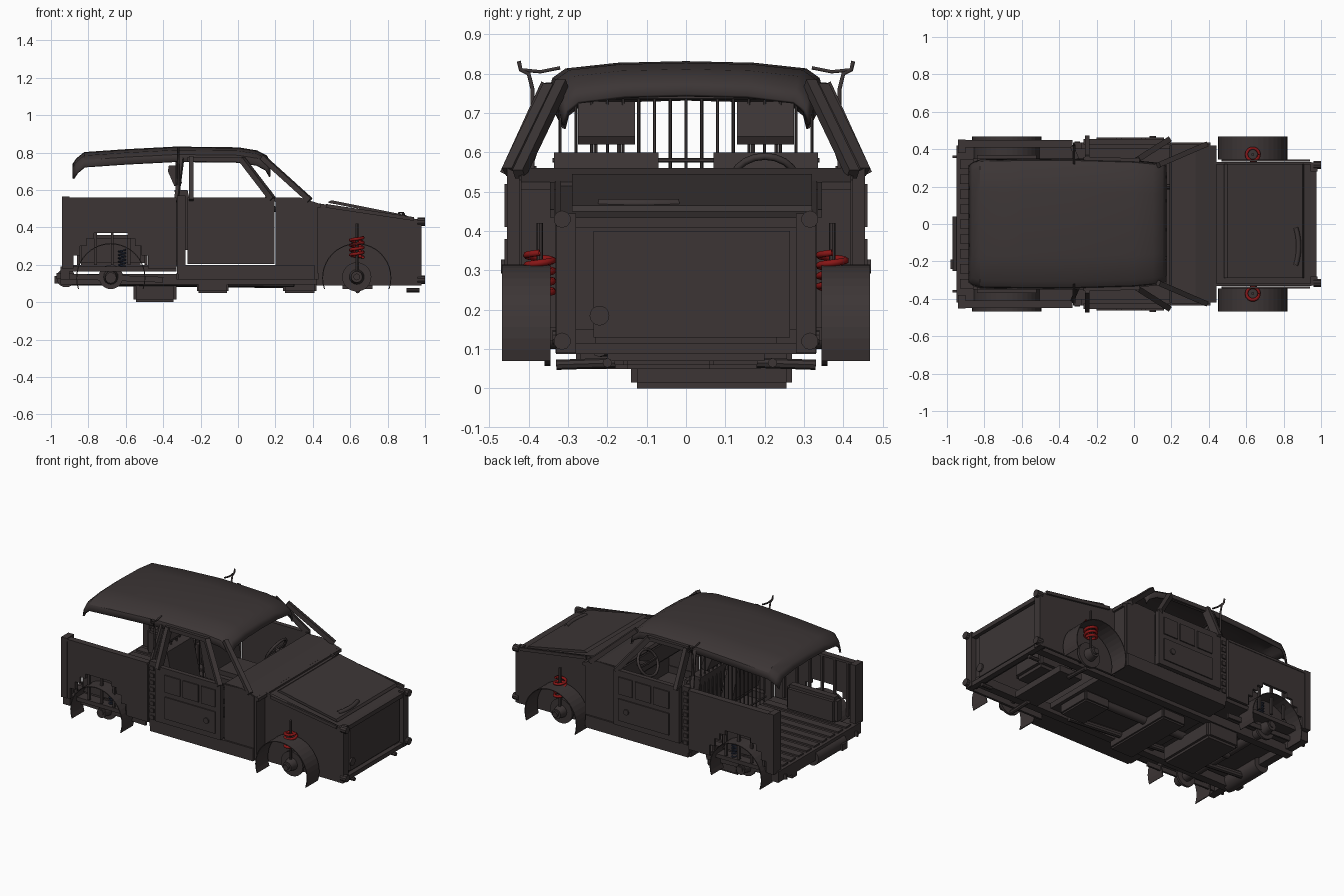
import bpy, bmesh, math
from mathutils import Vector, Matrix

if "Cube" in bpy.data.objects:
    bpy.data.objects.remove(bpy.data.objects["Cube"])


def mat(name, col):
    m = bpy.data.materials.new(name)
    m.diffuse_color = (*col, 1)
    m.use_nodes = True
    m.node_tree.nodes["Principled BSDF"].inputs["Base Color"].default_value = m.diffuse_color
    return m


BODY = mat("dark_brown", (0.045, 0.036, 0.036))
RED = mat("spring_red", (0.25, 0.008, 0.008))
BLUE = mat("spring_blue", (0.03, 0.04, 0.075))


def finish(name, bm, m=BODY, smooth=False):
    bmesh.ops.recalc_face_normals(bm, faces=bm.faces)
    me = bpy.data.meshes.new(name)
    bm.to_mesh(me)
    bm.free()
    me.materials.append(m)
    ob = bpy.data.objects.new(name, me)
    bpy.context.collection.objects.link(ob)
    if smooth:
        bpy.ops.object.select_all(action='DESELECT')
        ob.select_set(True)
        bpy.context.view_layer.objects.active = ob
        bpy.ops.object.shade_smooth_by_angle(angle=math.radians(35))
    return ob


def box(name, x0, x1, y0, y1, z0, z1, bevel=0):
    bm = bmesh.new()
    bmesh.ops.create_cube(bm, size=1)
    for v in bm.verts:
        v.co = Vector(((x0 + x1) / 2 + v.co.x * (x1 - x0), (y0 + y1) / 2 + v.co.y * (y1 - y0),
                       (z0 + z1) / 2 + v.co.z * (z1 - z0)))
    if bevel:
        bmesh.ops.bevel(bm, geom=bm.edges[:], offset=bevel, segments=2, affect='EDGES')
    return finish(name, bm, smooth=bevel > 0)


def prism(name, pts, y0, y1):
    """Side profile in x, z extruded along y."""
    bm = bmesh.new()
    a = [bm.verts.new((x, y0, z)) for x, z in pts]
    b = [bm.verts.new((x, y1, z)) for x, z in pts]
    bm.faces.new(a)
    bm.faces.new(b[::-1])
    for i in range(len(pts)):
        j = (i + 1) % len(pts)
        bm.faces.new((a[i], a[j], b[j], b[i]))
    return finish(name, bm)


def rod(name, p, q, w, h=None, sides=0):
    """Square beam, or round bar when sides is given, from p to q."""
    p, q = Vector(p), Vector(q)
    d = q - p
    bm = bmesh.new()
    if sides:
        bmesh.ops.create_cone(bm, cap_ends=True, segments=sides, radius1=w, radius2=h or w, depth=d.length)
    else:
        bmesh.ops.create_cube(bm, size=1)
        bmesh.ops.scale(bm, vec=(w, h or w, d.length), verts=bm.verts)
    bm.transform(Matrix.Translation((p + q) / 2) @ d.to_track_quat('Z', 'Y').to_matrix().to_4x4())
    return finish(name, bm, smooth=sides > 6)


def tube(name, pts, r, m=BODY, cyclic=False):
    cu = bpy.data.curves.new(name, 'CURVE')
    cu.dimensions = '3D'
    cu.bevel_depth, cu.bevel_resolution = r, 1
    sp = cu.splines.new('POLY')
    sp.points.add(len(pts) - 1)
    for s, c in zip(sp.points, pts):
        s.co = (*c, 1)
    sp.use_cyclic_u = cyclic
    cu.materials.append(m)
    ob = bpy.data.objects.new(name, cu)
    bpy.context.collection.objects.link(ob)


def coil(name, x, y, z0, z1, r, wire, turns, m):
    n = turns * 14
    tube(name, [(x + r * math.cos(i * math.tau / 14), y + r * math.sin(i * math.tau / 14),
                 z0 + (z1 - z0) * i / n) for i in range(n + 1)], wire, m)


# Roof shell with long rear overhang
bm = bmesh.new()
stations = [(-.88, .735, .31), (-.86, .765, .325), (-.82, .797, .34), (-.6, .812, .345), (-.33, .826, .345),
            (0, .822, .335), (.1, .806, .325), (.15, .78, .318), (.17, .745, .31)]
half = [(1, -.075), (.97, -.04), (.88, -.018), (.5, -.004)]
sect = [(-f, d) for f, d in half] + [(0, 0)] + [(f, d) for f, d in half[::-1]]
rows = [[bm.verts.new((x, f * w, z + d)) for f, d in sect] for x, z, w in stations]
for r0, r1 in zip(rows, rows[1:]):
    for i in range(len(sect) - 1):
        bm.faces.new((r0[i], r1[i], r1[i + 1], r0[i + 1]))
roof = finish("roof", bm, smooth=True)
sol = roof.modifiers.new("thickness", 'SOLIDIFY')
sol.thickness, sol.offset = 0.012, 0

# Floors, bed slats and chassis
box("cab_floor", -.33, .43, -.42, .42, .12, .155)
box("bed_floor", -.93, -.33, -.42, .42, .165, .19)
for i in range(9):
    box("bed_slat", -.93, -.34, -.345 + i * .08, -.295 + i * .08, .19, .2)
for z in (.1, .42):
    box("front_crossbar", .94, .975, -.33, .33, z - .012, z + .015)
box("rear_crossbar", -.95, -.9, -.42, .42, .12, .19)
box("fuel_tank", -.56, -.33, -.14, .27, 0, .11, .015)
box("gearbox_plate", -.22, -.05, -.28, .2, .05, .12, .01)
box("engine_sump", .24, .42, -.16, .07, .05, .12, .01)
rod("driveshaft", (-.68, .03, .11), (.3, .03, .1), .025, sides=12)
rod("exhaust_pipe", (-.9, -.1, .11), (.3, -.22, .1), .02, sides=10)
rod("muffler", (-.92, -.25, .13), (-.92, .04, .13), .05, sides=20)
rod("rear_axle", (-.68, -.42, .13), (-.68, .42, .13), .03, sides=12)
rod("front_axle", (.64, -.34, .13), (.64, .34, .13), .018, sides=10)
box("front_subframe", .56, .72, -.2, .2, .07, .11)
box("tow_hitch", -.98, -.9, -.24, -.19, .1, .14)

# Firewall, cowl, dashboard and hood
box("firewall", .405, .425, -.42, .42, .12, .53)
prism("cowl", [(.19, .545), (.2, .56), (.33, .56), (.44, .525), (.44, .505), (.21, .525)], -.42, .42)
box("dashboard", .2, .3, -.41, .41, .4, .545, .02)
prism("hood", [(.48, .535), (.5, .545), (.9, .465), (.91, .45), (.9, .45), (.49, .53)], -.29, .32)
prism("bay_cover", [(.44, .515), (.95, .435), (.95, .42), (.44, .495)], -.33, .33)
box("engine_block", .5, .8, -.12, .12, .12, .4, .02)
# crescent scoop on the hood front
tube("hood_scoop", [(.88 - 1.6 * (y + .12) ** 2, y, .469) for y in [-.22 + i * .025 for i in range(9)]], .014)

# Front end with radiator panel
box("front_panel", .92, .945, -.31, .31, .1, .43)
box("radiator", .945, .962, -.235, .265, .13, .4)
rod("round_badge_blank", (.96, -.22, .185), (.972, -.22, .185), .025, sides=20)
for y in (-.2, .22):
    rod("lower_bumper_bar", (.97, y, .065), (.9, y, .065), .012, sides=8)

# Cab rear guard bars
for i in range(17):
    y = -.32 + i * .04
    rod("guard_bar", (-.33, y, .19), (-.33, y, .75), .004, sides=6)
for z in (.22, .58, .74):
    rod("guard_rail", (-.33, -.34, z), (-.33, .34, z), .006, sides=6)

# Steering wheel
tube("steering_wheel", [(.13 + .04 * math.sin(a), .2 + .085 * math.cos(a), .52 + .07 * math.sin(a))
                        for a in [k * math.tau / 20 for k in range(20)]], .009, cyclic=True)
rod("steering_column", (.13, .2, .52), (.28, .2, .47), .015, sides=8)
rod("steering_spoke", (.13, .12, .52), (.13, .28, .52), .012)

CX = (.635, -.68)
for s in (1, -1):
    def sbox(name, x0, x1, y0, y1, z0, z1, b=0):
        return box(name, x0, x1, min(s * y0, s * y1), max(s * y0, s * y1), z0, z1, b)

    # Seats
    sbox("seat_cushion", -.26, .08, .07, .33, .22, .34, .03)
    prism("seat_back", [(-.28, .28), (-.2, .28), (-.27, .6), (-.34, .6)], s * .07, s * .335)
    prism("headrest", [(-.34, .62), (-.31, .62), (-.3, .64), (-.33, .73), (-.37, .73), (-.375, .7)], s * .13, s * .275)
    for y in (.17, .23):
        rod("headrest_post", (-.31, s * y, .58), (-.33, s * y, .65), .006, sides=6)

    # Doors, sills and pillars
    sbox("door", -.27, .195, .425, .455, .205, .56)
    for x0, x1, z0, z1 in ((-.2, -.09, .41, .52), (-.07, .04, .41, .52), (.06, .16, .41, .52), (-.2, .16, .24, .38)):
        sbox("door_panel", x0, x1, .455, .462, z0, z1)
    rod("door_knob", (.1, s * .455, .31), (.1, s * .47, .31), .018, sides=12)
    prism("cowl_side", [(.2, .2), (.2, .555), (.33, .56), (.41, .53), (.41, .15), (.3, .15)], s * .405, s * .425)
    sbox("sill", -.32, .41, .4, .435, .12, .2)
    sbox("rear_pillar_strip", -.325, -.28, .4, .435, .15, .57)
    for k in range(8):
        sbox("pillar_notch", -.318, -.29, .435, .442, .2 + k * .045, .225 + k * .045)
    rod("door_rear_frame", (-.25, s * .45, .54), (-.25, s * .345, .77), .025, .05)
    rod("door_top_frame", (-.27, s * .345, .765), (.03, s * .34, .76), .025)
    rod("door_front_frame", (.02, s * .345, .765), (.185, s * .45, .55), .03, .03)
    rod("windshield_pillar", (.13, s * .315, .775), (.385, s * .425, .545), .028, .028)
    rod("rear_cab_pillar", (-.33, s * .41, .54), (-.3, s * .34, .77), .02)

    # Side poles by the roof
    tube("side_pole", [(-.32, s * .39, .56), (-.32, s * .39, .76), (-.32, s * .4, .8), (-.32, s * .42, .81),
                       (-.32, s * .425, .832)], .006)
    tube("pole_bracket", [(-.32, s * .32, .815), (-.32, s * .37, .805), (-.32, s * .42, .81)], .005)

    # Bed side with stepped wheel opening
    steps = [(.2, .18), (.2, .25), (.165, .25), (.165, .3), (.13, .3), (.13, .34), (.09, .34), (.09, .37)]
    cut = [(-.68 + a, z) for a, z in steps] + [(-.68 - a, z) for a, z in steps[::-1]]
    prism("bed_side", [(-.93, .18), (-.93, .56), (-.33, .56), (-.33, .18)] + cut, s * .43, s * .447)
    sbox("bed_rail", -.93, -.33, .41, .45, .545, .56)
    sbox("tail_post", -.94, -.9, .38, .452, .18, .565)
    for k in range(6):
        sbox("bed_inner_rib", -.86 + k * .09, -.845 + k * .09, .415, .43, .2, .55)
    sbox("wheel_well", -.86, -.5, .29, .37, .19, .36, .02)

    # Front fender sides and corner posts
    prism("front_side", [(.42, .09), (.42, .53), (.95, .445), (.95, .09)], s * .318, s * .332)
    rod("fender_rail", (.47, s * .34, .515), (.94, s * .34, .445), .012, .02)
    sbox("corner_post", .945, .98, .28, .33, .09, .445)
    for z in (.12, .43):
        rod("corner_bumper", (.96, s * .315, z), (1.0, s * .315, z), .022, sides=10)
    sbox("frame_rail", -.95, .95, .23, .28, .095, .15)
    rod("lower_arm", (.64, s * .18, .065), (.64, s * .33, .06), .013, sides=8)
    rod("leaf_spring", (-.97, s * .36, .14), (-.4, s * .36, .12), .012, .03)

    # Wheel arch shells, brake discs and hubs
    for cx in CX:
        arc = [math.radians(-19 + 218 * i / 24) for i in range(25)]
        ring = [(cx + .185 * math.cos(a), .13 + .185 * math.sin(a)) for a in arc]
        ring += [(cx + .18 * math.cos(a), .13 + .18 * math.sin(a)) for a in arc[::-1]]
        prism("wheel_arch", ring, s * .345, s * .468)
        rod("brake_disc", (cx, s * .345, .135), (cx, s * .36, .135), .078 if cx > 0 else .065, sides=24)
        rod("wheel_hub", (cx, s * .36, .135), (cx, s * .41, .135), .04, .03, sides=16)
        rod("hub_cap", (cx, s * .41, .135), (cx, s * .425, .135), .018, sides=12)

    # Springs
    coil("front_spring", .635, s * .372, .24, .345, .034, .009, 4, RED)
    rod("front_damper", (.635, s * .372, .15), (.635, s * .372, .42), .008, sides=8)
    coil("rear_spring", -.62, s * .39, .19, .28, .018, .004, 5, BLUE)
